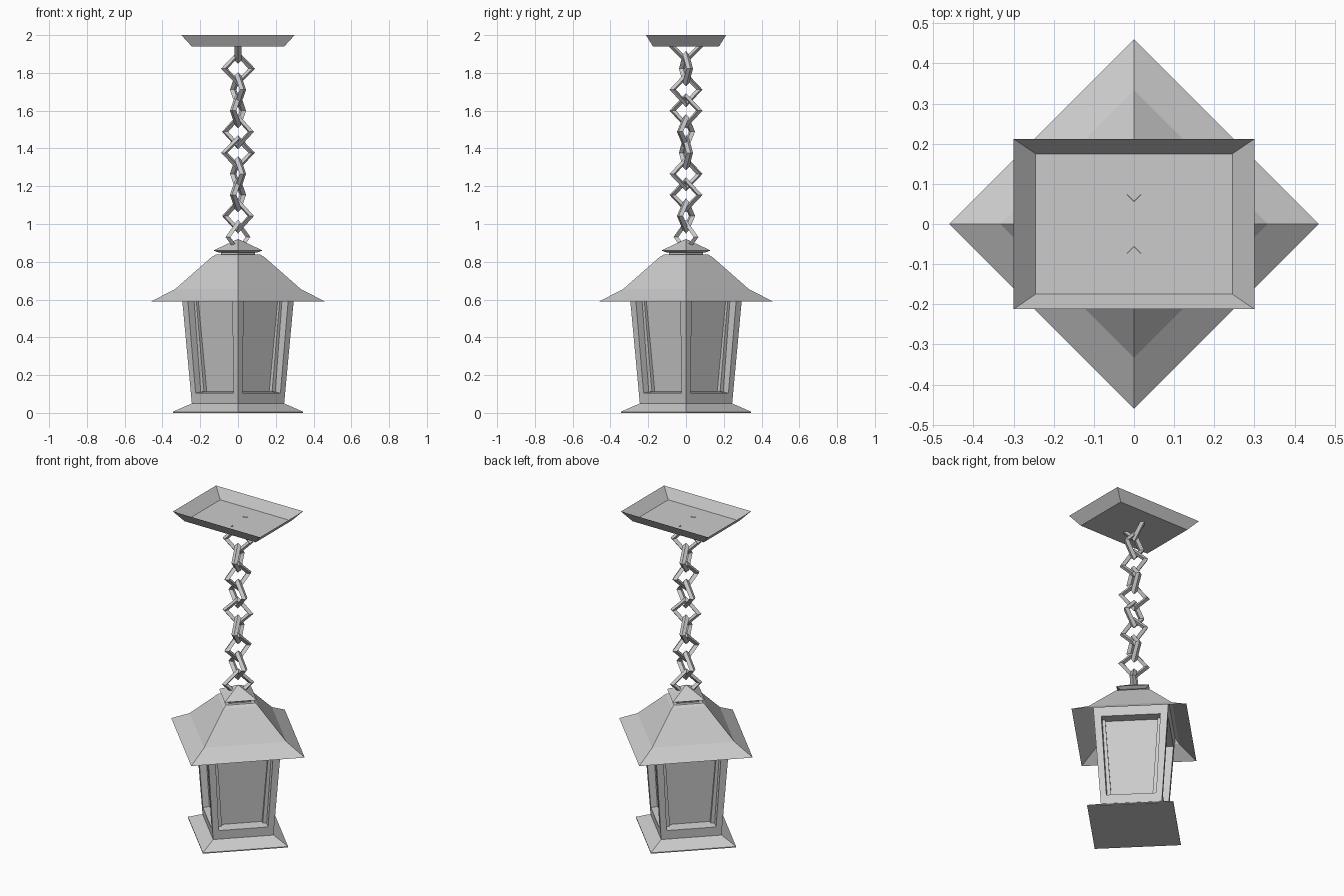
import bpy, bmesh, math
from mathutils import Vector, Matrix

if "Cube" in bpy.data.objects:
    bpy.data.objects.remove(bpy.data.objects["Cube"])


def finish(name, bm):
    bmesh.ops.recalc_face_normals(bm, faces=bm.faces)
    me = bpy.data.meshes.new(name)
    bm.to_mesh(me)
    bm.free()
    ob = bpy.data.objects.new(name, me)
    bpy.context.collection.objects.link(ob)
    return ob


def loft(name, rings, cap_start=True, cap_end=True):
    """Skin a list of closed rings of points."""
    bm = bmesh.new()
    vs = [[bm.verts.new(p) for p in ring] for ring in rings]
    n = len(vs[0])
    for a, b in zip(vs, vs[1:]):
        for i in range(n):
            j = (i + 1) % n
            bm.faces.new((a[i], a[j], b[j], b[i]))
    if cap_start:
        bm.faces.new(vs[0])
    if cap_end:
        bm.faces.new(vs[-1])
    return finish(name, bm)


def diamond(r, z):
    return [(r, 0, z), (0, r, z), (-r, 0, z), (0, -r, z)]


def rect(x, y, z):
    return [(x, y, z), (-x, y, z), (-x, -y, z), (x, -y, z)]


# Lantern base, roof and finial, with corners on the axes
loft("base", [diamond(.345, 0), diamond(.345, .006), diamond(.245, .05)])
loft("roof", [diamond(r, z) for r, z in
              ((.46, .59), (.333, .655), (.14, .825), (.118, .838))], cap_start=False)
loft("roof_neck", [diamond(.09, .836), diamond(.09, .853)])
loft("finial", [diamond(.105, .85), diamond(.13, .86), diamond(.002, .92)])

# Lantern body: four leaning frames with recessed panes
bm = bmesh.new()
Z0, Z1, R0, R1 = .045, .68, .244, .303


def side_point(k, u, z):
    r = R0 + (R1 - R0) * (z - Z0) / (Z1 - Z0)
    a, b = k * math.pi / 2, (k + 1) * math.pi / 2
    p = Vector((math.cos(a), math.sin(a), 0)).lerp(Vector((math.cos(b), math.sin(b), 0)), u) * r
    return p + Vector((0, 0, z))


for k in range(4):
    outer = [side_point(k, u, z) for u, z in ((0, Z0), (1, Z0), (1, Z1), (0, Z1))]
    inner = [side_point(k, u, z) for u, z in ((.1, .105), (.9, .105), (.9, .6), (.1, .6))]
    normal = (outer[1] - outer[0]).cross(outer[3] - outer[0]).normalized()
    mid = sum(inner, Vector()) / 4
    deep = [p + (mid - p) * .02 - normal * .06 for p in inner]
    o, i, d = [[bm.verts.new(p) for p in ring] for ring in (outer, inner, deep)]
    for a, b in ((o, i), (i, d)):
        for n in range(4):
            m = (n + 1) % 4
            bm.faces.new((a[n], a[m], b[m], b[n]))
    bm.faces.new(d)
bmesh.ops.remove_doubles(bm, verts=bm.verts, dist=1e-4)
finish("body", bm)

# Ceiling plate: open tray
loft("ceiling_plate", [rect(.245, .175, 1.94), rect(.30, .212, 2.0)], cap_end=False)

# Chain of square links with a four-sided bar
MAJOR, MINOR, STEP = .075, .018, .1115


def link_ring(i):
    a = i * math.pi / 2
    return [((MAJOR + MINOR * math.cos(t)) * math.cos(a), MINOR * math.sin(t),
             (MAJOR + MINOR * math.cos(t)) * math.sin(a))
            for t in (j * math.pi / 2 for j in range(4))]


# Top link is only a V hanging from the plate
hook = loft("chain_hook", [link_ring(i) for i in (2, 3, 4)])
hook.matrix_world = Matrix.Translation((0, 0, 1.942)) @ Matrix.Rotation(math.pi / 2, 4, 'Z')
for n, angle in enumerate((15, 110, 70, -25, 15, 110, 70, -25, 45)):
    link = loft(f"chain_link_{n + 1}", [link_ring(i) for i in range(5)], False, False)
    bm = bmesh.new()
    bm.from_mesh(link.data)
    bmesh.ops.remove_doubles(bm, verts=bm.verts, dist=1e-4)
    bmesh.ops.recalc_face_normals(bm, faces=bm.faces)
    bm.to_mesh(link.data)
    bm.free()
    link.matrix_world = (Matrix.Translation((0, 0, 1.823 - n * STEP))
                         @ Matrix.Rotation(math.radians(angle), 4, 'Z'))
